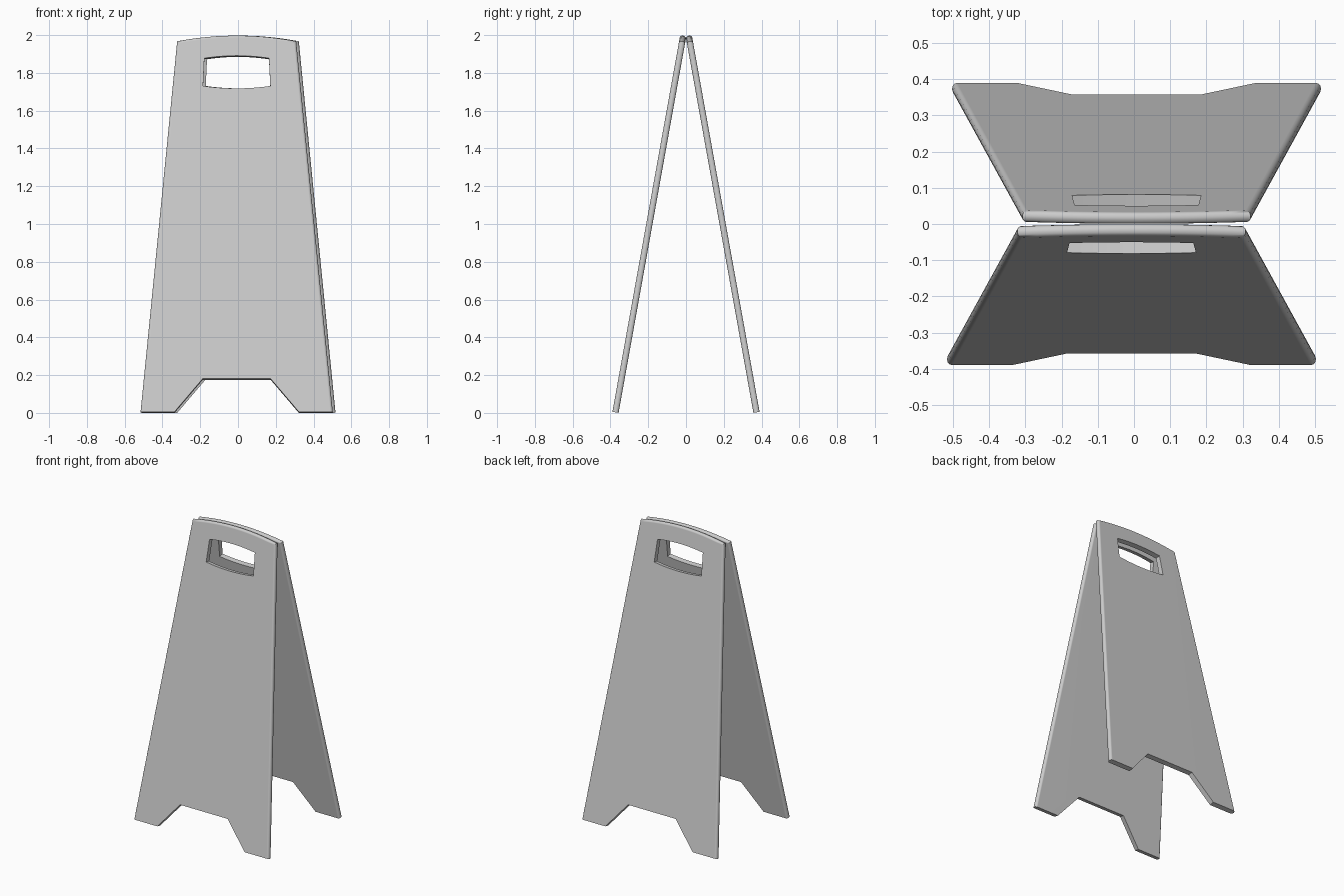
import bpy
import bmesh
import math
from mathutils import Matrix

cube = bpy.data.objects.get("Cube")
if cube:
    bpy.data.objects.remove(cube, do_unlink=True)

TILT = math.radians(10.2)
THICK = 0.033
ROUND = 0.014

grey = bpy.data.materials.new("grey plastic")
grey.use_nodes = True
colour = (0.6, 0.6, 0.6, 1)
grey.diffuse_color = colour
grey.node_tree.nodes["Principled BSDF"].inputs["Base Color"].default_value = colour


def arch(half, centre_z, end_z, steps=6):
    """Points of a shallow arch from the middle out to its end."""
    return [(half * i / steps, centre_z + (end_z - centre_z) * (i / steps) ** 2)
            for i in range(steps + 1)]


# Half outline: top arch, side, foot, notch, then around the hand hole
top = arch(0.315, 1.994, 1.964)
feet = [(0.509, 0), (0.329, 0), (0.18, 0.175), (0, 0.175)]
hole = arch(0.178, 1.712, 1.725) + arch(0.171, 1.885, 1.872)[::-1]
half_outline = top + feet + hole


def make_panel(name, turn):
    bm = bmesh.new()
    # Two mirrored halves share the seam on x = 0
    right = [bm.verts.new((x, 0, z / math.cos(TILT))) for x, z in half_outline]
    left = [v if v.co.x == 0 else bm.verts.new((-v.co.x, 0, v.co.z)) for v in right]
    faces = [bm.faces.new(right), bm.faces.new(left[::-1])]
    extruded = bmesh.ops.extrude_face_region(bm, geom=faces)["geom"]
    moved = [g for g in extruded if isinstance(g, bmesh.types.BMVert)]
    bmesh.ops.translate(bm, verts=moved, vec=(0, -THICK, 0))
    bmesh.ops.recalc_face_normals(bm, faces=bm.faces)

    # Round the long edges of the sides and the top
    def is_rounded(edge):
        a, b = (v.co for v in edge.verts)
        if abs(a.y - b.y) > 0.001:
            return False
        on_top = min(a.z, b.z) > 1.95
        on_side = abs(a.z - b.z) > 1.5 and abs(a.x) > 0.2
        return on_top or on_side

    rims = [e for e in bm.edges if is_rounded(e)]
    bmesh.ops.bevel(bm, geom=rims, offset=ROUND, segments=3, profile=0.5,
                    affect='EDGES', clamp_overlap=True)

    # Lean the panel, then turn it to its side of the stand
    place = (Matrix.Rotation(turn, 4, 'Z')
             @ Matrix.Translation((-0.007, -0.357, 0))
             @ Matrix.Rotation(-TILT, 4, 'X'))
    bm.transform(place)
    mesh = bpy.data.meshes.new(name)
    bm.to_mesh(mesh)
    bm.free()
    mesh.materials.append(grey)
    panel = bpy.data.objects.new(name, mesh)
    bpy.context.collection.objects.link(panel)

    bpy.ops.object.select_all(action='DESELECT')
    panel.select_set(True)
    bpy.context.view_layer.objects.active = panel
    bpy.ops.object.shade_smooth_by_angle(angle=math.radians(35))
    panel.modifiers.new("even shading", 'WEIGHTED_NORMAL').keep_sharp = True


make_panel("front_panel", 0)
make_panel("back_panel", math.pi)
